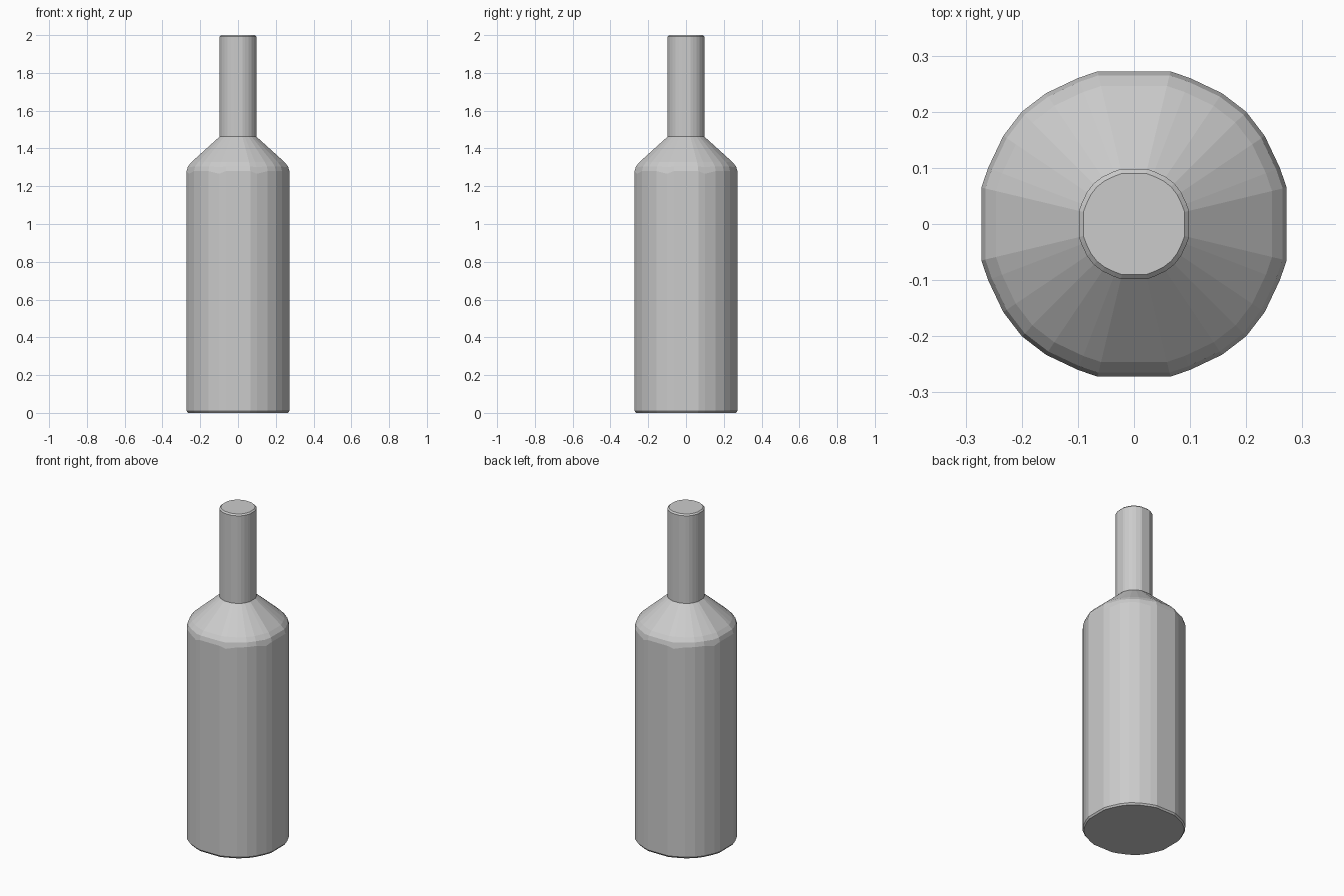
import bpy, bmesh

cube = bpy.data.objects.get("Cube")
if cube:
    bpy.data.objects.remove(cube, do_unlink=True)

# Plain grey for the whole bottle
grey = bpy.data.materials.new("plain_grey")
grey.use_nodes = True
colour = (0.6, 0.6, 0.6, 1)
grey.diffuse_color = colour
grey.node_tree.nodes["Principled BSDF"].inputs["Base Color"].default_value = colour

# Faceted cross-section: one eighth of the outline, mirrored and turned
HALF = 0.272
eighth = [(0.272, 0.065), (0.26, 0.1), (0.233, 0.157), (0.2, 0.2)]
quarter = eighth + [(y, x) for x, y in reversed(eighth[:-1])]
outline = []
for turn in range(4):
    outline += quarter
    quarter = [(-y, x) for x, y in quarter]


def loft(name, rings):
    """Skin rings of (half width, height, corner dip) and cap both ends."""
    bm = bmesh.new()
    loops = []
    for half, z, dip in rings:
        s = half / HALF
        loops.append([bm.verts.new((x * s, y * s, z - (dip if i % 7 in (1, 5) else 0)))
                      for i, (x, y) in enumerate(outline)])
    n = len(outline)
    for low, high in zip(loops, loops[1:]):
        for i in range(n):
            j = (i + 1) % n
            bm.faces.new((low[i], low[j], high[j], high[i]))
    bm.faces.new(loops[0][::-1])
    bm.faces.new(loops[-1])
    mesh = bpy.data.meshes.new(name)
    bm.to_mesh(mesh)
    bm.free()
    mesh.materials.append(grey)
    obj = bpy.data.objects.new(name, mesh)
    bpy.context.collection.objects.link(obj)
    return obj


# Body with a softened base, rounded shoulder and sloping top
loft("bottle_body", [(0.265, 0, 0), (HALF, 0.01, 0), (HALF, 1.28, 0.014),
                     (0.265, 1.305, 0.004), (0.246, 1.328, 0), (0.098, 1.462, 0)])

# Neck with a softened rim
loft("bottle_neck", [(0.098, 1.45, 0), (0.098, 1.992, 0), (0.09, 2.0, 0)])
